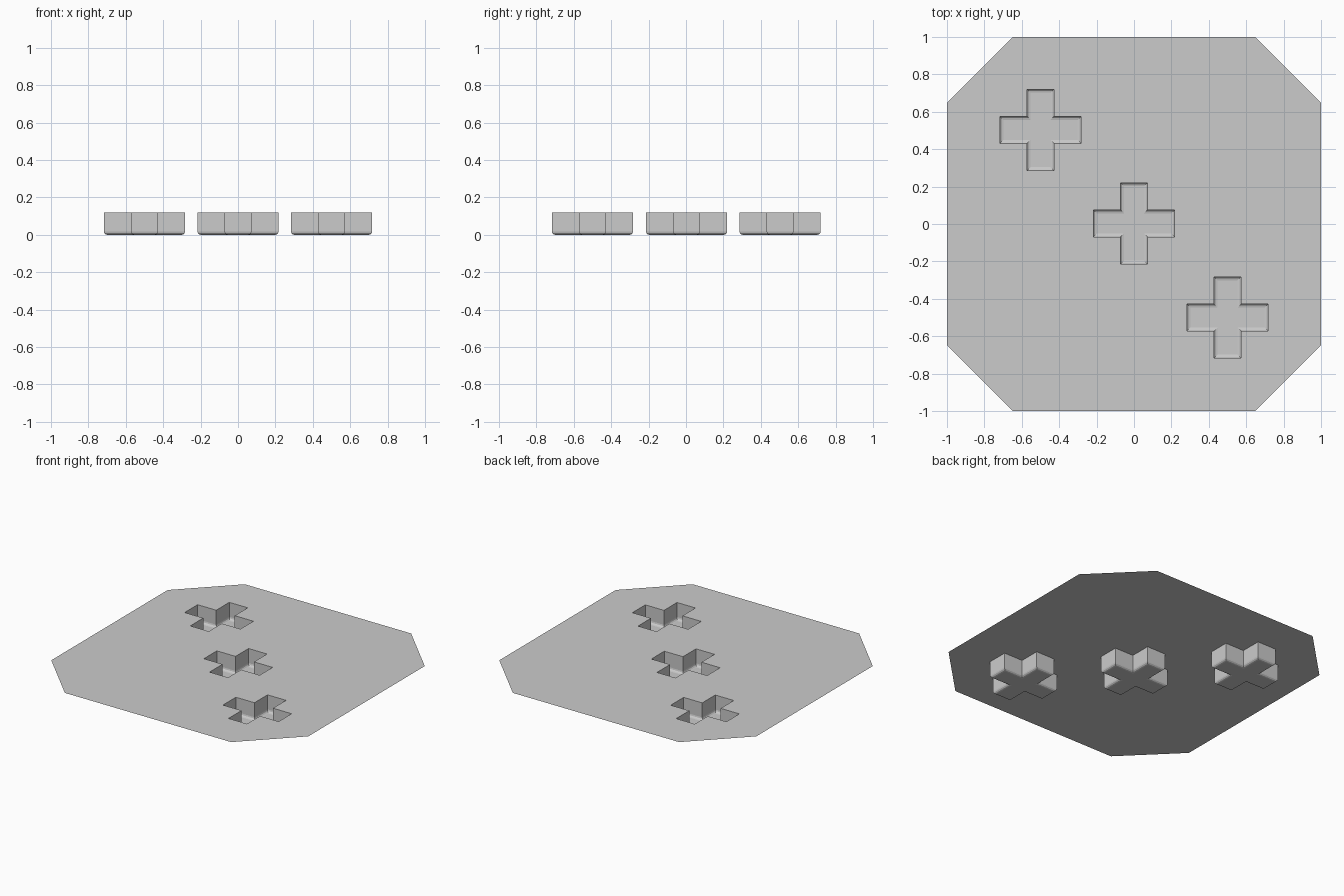
import bpy, bmesh, math

if "Cube" in bpy.data.objects:
    bpy.data.objects.remove(bpy.data.objects["Cube"])

TOP = 0.12           # height of the open sheet
LONG, HALF = 0.217, 0.072   # cross arm length and half width
R, SEG = 0.018, 3    # rounded floor edge
CENTRES = [(-0.5, 0.503), (0, 0.003), (0.5, -0.5)]

bm = bmesh.new()


def loop_verts(points, z):
    return [bm.verts.new((x, y, z)) for x, y in points]


def close_edges(vs):
    return [bm.edges.new((vs[i], vs[(i + 1) % len(vs)])) for i in range(len(vs))]


def cross(cx, cy, d):
    a, w = LONG - d, HALF - d
    pts = []
    for k in range(4):
        c, s = [(1, 0), (0, 1), (-1, 0), (0, -1)][k]
        for x, y in [(a, -w), (a, w), (w, w)]:
            pts.append((cx + x * c - y * s, cy + x * s + y * c))
    return pts


# Outer octagonal outline of the sheet
k = 0.647
outline = [(1, -k), (1, k), (k, 1), (-k, 1), (-1, k), (-1, -k), (-k, -1), (k, -1)]
sheet_edges = close_edges(loop_verts(outline, TOP))

# Cross-shaped pockets: straight walls, rounded floor edge, flat floor
profile = [(0, TOP)]
for i in range(SEG + 1):
    t = math.pi / 2 * i / SEG
    profile.append((R * (1 - math.cos(t)), R * (1 - math.sin(t))))
for cx, cy in CENTRES:
    rings = [loop_verts(cross(cx, cy, d), z) for d, z in profile]
    sheet_edges += close_edges(rings[0])
    for a, b in zip(rings, rings[1:]):
        for i in range(12):
            j = (i + 1) % 12
            bm.faces.new((a[j], a[i], b[i], b[j]))
    bm.faces.new(rings[-1])

# Fill the sheet around the pocket openings
bmesh.ops.triangle_fill(bm, edges=sheet_edges, use_beauty=True, normal=(0, 0, 1))
bmesh.ops.recalc_face_normals(bm, faces=bm.faces[:])
bm.normal_update()
if sum(f.normal.z * f.calc_area() for f in bm.faces) < 0:
    bmesh.ops.reverse_faces(bm, faces=bm.faces[:])

mesh = bpy.data.meshes.new("pocketed_sheet")
bm.to_mesh(mesh)
bm.free()
obj = bpy.data.objects.new("pocketed_sheet", mesh)
bpy.context.collection.objects.link(obj)
